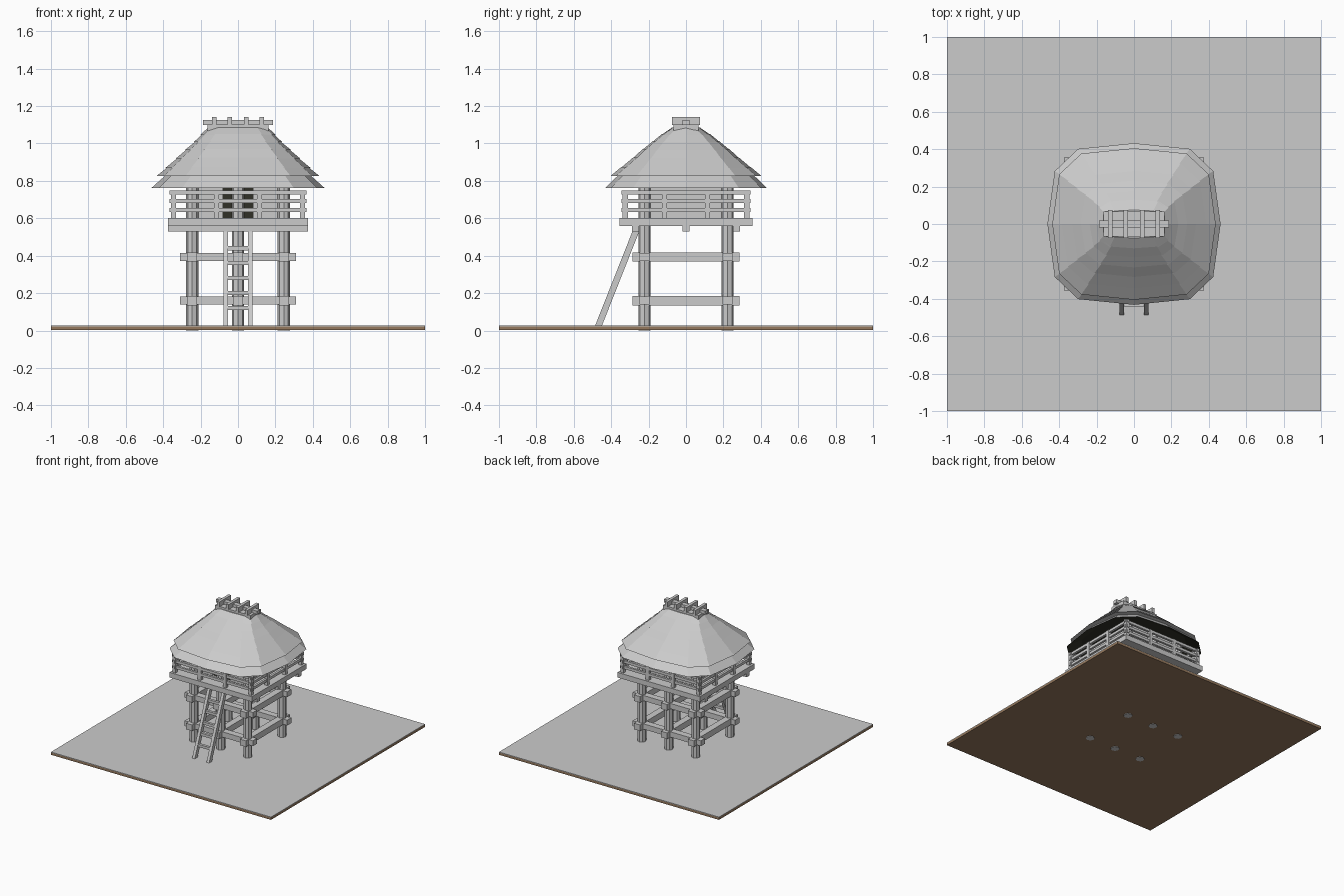
import bpy, bmesh, math
from mathutils import Vector

if "Cube" in bpy.data.objects:
    bpy.data.objects.remove(bpy.data.objects["Cube"])


def material(name, rgb):
    m = bpy.data.materials.new(name)
    m.diffuse_color = (*rgb, 1)
    m.use_nodes = True
    m.node_tree.nodes["Principled BSDF"].inputs["Base Color"].default_value = m.diffuse_color
    return m


GREY = material("pale grey", (0.6, 0.6, 0.6))
SOIL = material("soil brown", (0.3, 0.19, 0.11))
DARK = material("dark interior", (0.03, 0.03, 0.02))


def finish(name, bm, mat, fix_normals=True):
    if fix_normals:
        bmesh.ops.recalc_face_normals(bm, faces=bm.faces)
    me = bpy.data.meshes.new(name)
    bm.to_mesh(me)
    bm.free()
    me.materials.append(mat)
    ob = bpy.data.objects.new(name, me)
    bpy.context.collection.objects.link(ob)
    return ob


def box(name, x, y, z, mat=GREY):
    """Box from (min, max) ranges."""
    bm = bmesh.new()
    bmesh.ops.create_cube(bm, size=1)
    for v in bm.verts:
        v.co = [r[0] if c < 0 else r[1] for c, r in zip(v.co, (x, y, z))]
    return finish(name, bm, mat)


def around(c, half):
    return (c - half, c + half)


def loft(name, rings, mat, cap_ends=(True, True)):
    bm = bmesh.new()
    loops = [[bm.verts.new(p) for p in ring] for ring in rings]
    n = len(loops[0])
    for a, b in zip(loops, loops[1:]):
        for i in range(n):
            j = (i + 1) % n
            bm.faces.new((a[i], a[j], b[j], b[i]))
    if cap_ends[0]:
        bm.faces.new(loops[0][::-1])
    if cap_ends[1]:
        bm.faces.new(loops[-1])
    return finish(name, bm, mat, False)


# Ground slab
box("ground_soil", (-1, 1), (-1, 1), (0.004, 0.022), SOIL)
box("ground_top", (-1, 1), (-1, 1), (0.022, 0.027))

# Six octagonal stilts
PX, PY = (-0.245, 0, 0.245), (-0.222, 0.222)
for x in PX:
    for y in PY:
        bm = bmesh.new()
        bmesh.ops.create_cone(bm, cap_ends=True, segments=8, radius1=0.033,
                              radius2=0.033, depth=0.8)
        bmesh.ops.translate(bm, verts=bm.verts, vec=(x, y, 0.4))
        finish("stilt", bm, GREY)

# Two levels of crossing tie beams
for z in (0.16, 0.393):
    for y in PY:
        box("long_tie_beam", (-0.31, 0.31), around(y, 0.027), around(z, 0.022))
    for x in PX:
        box("cross_tie_beam", around(x, 0.027), (-0.285, 0.285), around(z, 0.025))

# Platform and joists
for y in (-0.27, 0, 0.27):
    box("joist", (-0.375, 0.375), around(y, 0.018), (0.53, 0.562))
box("platform", (-0.375, 0.375), (-0.355, 0.355), (0.56, 0.602))

# Hut walls, with a dark doorway set in the front
for s in (-1, 1):
    box("side_wall", around(s * 0.235, 0.01), (-0.21, 0.21), (0.6, 0.8))
    box("front_wall", sorted((s * 0.08, s * 0.24)), (-0.22, -0.2), (0.6, 0.8))
box("back_wall", (-0.24, 0.24), (0.2, 0.22), (0.6, 0.8))
box("doorway", (-0.08, 0.08), (-0.207, -0.2), (0.6, 0.8), DARK)

# Railing
RX, RY = 0.345, 0.325
for s in (-1, 1):
    for z in (0.645, 0.692, 0.738):
        box("long_rail", (-0.365, 0.365), around(s * RY, 0.009), around(z, 0.011))
        box("short_rail", around(s * RX, 0.009), (-0.345, 0.345), around(z, 0.011))
    for p in (-0.345, -0.115, 0.115, 0.345):
        box("long_side_baluster", around(p, 0.014), around(s * RY, 0.014), (0.6, 0.748))
    for p in (-0.115, 0.115):
        box("short_side_baluster", around(s * RX, 0.014), around(p, 0.014), (0.6, 0.748))


# Roof: twelve-sided thatch in overlapping courses
def ring(hx, hy, z):
    q = [(1, 0), (0.915, 0.655), (0.645, 0.93)]
    pts = q + [(0, 1)] + [(-a, b) for a, b in q[:0:-1]]
    pts += [(-a, -b) for a, b in pts]
    return [(hx * a, hy * b, z) for a, b in pts]


loft("roof_skirt", [ring(0.463, 0.432, 0.762), ring(0.385, 0.36, 0.832)], GREY, (False, False))
loft("roof_lining", [ring(0.463, 0.432, 0.762), ring(0.36, 0.335, 0.824)][::-1],
     DARK, (False, False))
loft("roof_ceiling", [ring(0.362, 0.337, 0.823), ring(0.35, 0.32, 0.826)], DARK)

COURSES = [(0.437, 0.405, 0.825), (0.375, 0.345, 0.875), (0.32, 0.283, 0.925),
           (0.272, 0.232, 0.97), (0.225, 0.178, 1.012), (0.19, 0.13, 1.05),
           (0.16, 0.075, 1.085)]
rings = []
for i, (a, b) in enumerate(zip(COURSES, COURSES[1:])):
    lip = 0.012 if i else 0
    rings += [ring(a[0] + lip, a[1] + lip * 0.2, a[2] - lip * 0.4), ring(*b)]
loft("thatch", rings, GREY)

# Ridge cap, ridge pole and cross sticks
box("ridge_cap", (-0.162, 0.162), (-0.068, 0.068), (1.06, 1.102))
box("ridge_pole", (-0.187, 0.187), (-0.019, 0.019), (1.098, 1.126))
for x in (-0.128, -0.045, 0.045, 0.128):
    box("ridge_stick", around(x, 0.012), (-0.075, 0.075), (1.1, 1.142))

# Leaning ladder
foot, head = Vector((0, -0.47, 0.02)), Vector((0, -0.268, 0.53))
lean = math.atan2(head.y - foot.y, head.z - foot.z)
side = 0.017 / math.cos(lean)
for x in (-0.065, 0.065):
    bm = bmesh.new()
    verts = [[bm.verts.new((x + dx, p.y + dy, p.z))
              for dx, dy in ((-0.012, -side), (0.012, -side), (0.012, side), (-0.012, side))]
             for p in (foot, head)]
    for i in range(4):
        j = (i + 1) % 4
        bm.faces.new((verts[0][i], verts[0][j], verts[1][j], verts[1][i]))
    bm.faces.new(verts[0])
    bm.faces.new(verts[1])
    finish("ladder_side", bm, GREY)
for k in range(5):
    z = 0.12 + 0.08 * k
    y = foot.y + (z - foot.z) * math.tan(lean)
    box("ladder_rung", (-0.06, 0.06), around(y, 0.011), around(z, 0.011))
